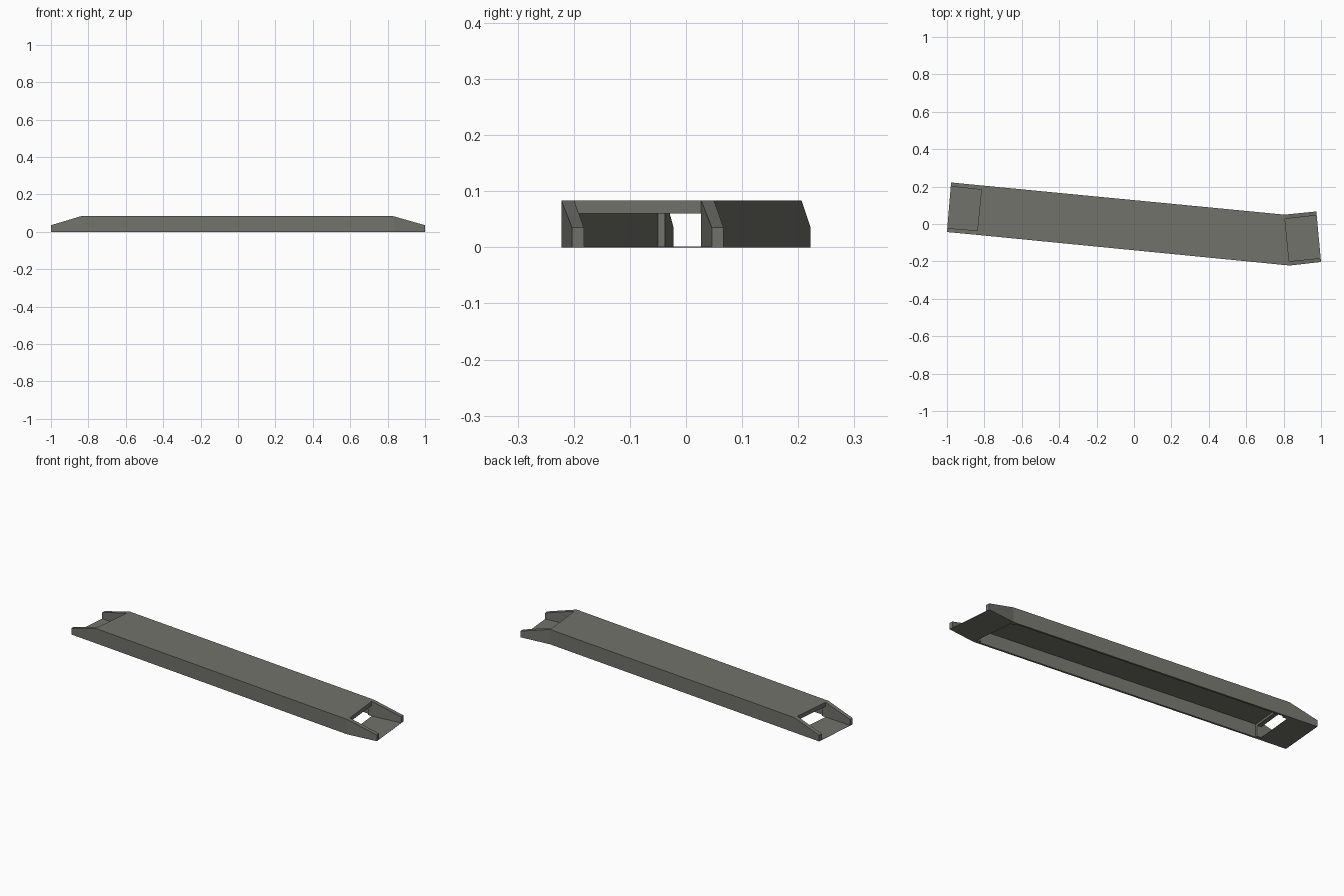
import bpy, bmesh
from mathutils import Vector

if "Cube" in bpy.data.objects:
    bpy.data.objects.remove(bpy.data.objects["Cube"])

H, TIP_H = 0.083, 0.035             # full height, prong tip height
T, T_IN = 0.023, 0.011              # wall thickness at the end frames and inside the tunnel
F = 0.015                           # end frame depth as a share of the tunnel length

# plan outline of each side, from the -x tip to the +x tip
BACK = [Vector(p) for p in ((-0.978, 0.222), (-0.814, 0.206), (0.805, 0.050), (0.975, 0.067))]
FRONT = [Vector(p) for p in ((-1.0, -0.043), (-0.840, -0.058), (0.832, -0.222), (1.0, -0.203))]

mat = bpy.data.materials.new("dark_grey")
mat.diffuse_color = (0.17, 0.17, 0.15, 1)
mat.use_nodes = True
mat.node_tree.nodes["Principled BSDF"].inputs["Base Color"].default_value = mat.diffuse_color


def stations(side):
    """Add doubled points behind each end frame, where the walls step thinner."""
    a, b, c, d = side
    p, q = b.lerp(c, F), b.lerp(c, 1 - F)
    return [a, b, p, p, q, q, c, d]


BACK, FRONT = stations(BACK), stations(FRONT)
THICK = (0.021, T, T, T_IN, T_IN, T, T, 0.021)
TOPS = (TIP_H,) + (H,) * 6 + (TIP_H,)


def inset(side, other):
    """Move each plan point towards the opposite side by the wall thickness."""
    return [a + (b - a).normalized() * t for a, b, t in zip(side, other, THICK)]


BACK_IN, FRONT_IN = inset(BACK, FRONT), inset(FRONT, BACK)


def loft(name, left, right, lows, highs):
    """Sweep a rectangular section between two plan lines."""
    bm = bmesh.new()
    rings = []
    for a, b, lo, hi in zip(left, right, lows, highs):
        rings.append([bm.verts.new((p.x, p.y, z))
                      for p, z in ((a, lo), (a, hi), (b, hi), (b, lo))])
    for r, s in zip(rings, rings[1:]):
        for i in range(4):
            j = (i + 1) % 4
            bm.faces.new((r[i], r[j], s[j], s[i]))
    bm.faces.new(rings[0])
    bm.faces.new(rings[-1][::-1])
    bmesh.ops.dissolve_degenerate(bm, dist=1e-5, edges=bm.edges)
    bmesh.ops.recalc_face_normals(bm, faces=bm.faces)
    me = bpy.data.meshes.new(name)
    bm.to_mesh(me)
    bm.free()
    me.materials.append(mat)
    ob = bpy.data.objects.new(name, me)
    bpy.context.collection.objects.link(ob)
    return ob


# side walls with sloping prongs at both ends
loft("back_wall", BACK, BACK_IN, (0,) * 8, TOPS)
loft("front_wall", FRONT, FRONT_IN, (0,) * 8, TOPS)

# roof over the middle, thicker at the end frames, open underneath
loft("roof", BACK_IN[1:7], FRONT_IN[1:7], [H - t for t in THICK[1:7]], (H,) * 6)

# thin floor plates between the prongs
for name, s in (("left_floor", slice(0, 2)), ("right_floor", slice(6, 8))):
    loft(name, BACK_IN[s], FRONT_IN[s], (0,) * 2, (0.001,) * 2)
